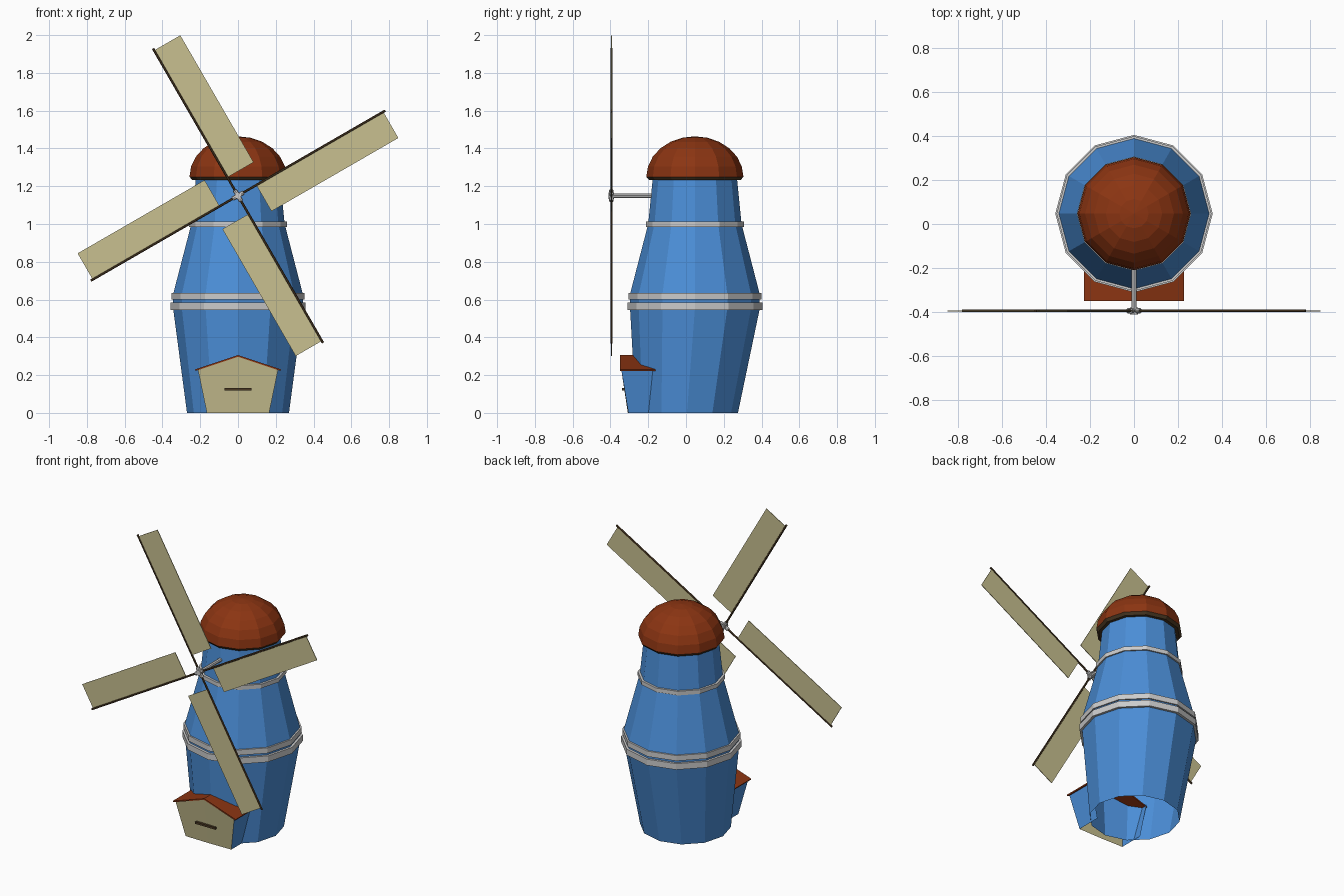
import bpy, math
from mathutils import Matrix, Vector

if "Cube" in bpy.data.objects:
    bpy.data.objects.remove(bpy.data.objects["Cube"])

CY = 0.047          # tower axis in y
HUB = Vector((0, -0.395, 1.15))


def material(name, rgb):
    m = bpy.data.materials.new(name)
    m.diffuse_color = (*rgb, 1)
    m.use_nodes = True
    m.node_tree.nodes["Principled BSDF"].inputs["Base Color"].default_value = m.diffuse_color
    return m


BLUE = material("blue_paint", (0.07, 0.27, 0.68))
RED = material("red_roof", (0.26, 0.035, 0.006))
DARK = material("dark_wood", (0.07, 0.04, 0.017))
CREAM = material("cream", (0.58, 0.53, 0.28))


def mesh(name, verts, faces, mat=None):
    me = bpy.data.meshes.new(name)
    me.from_pydata([tuple(v) for v in verts], [], faces)
    ob = bpy.data.objects.new(name, me)
    bpy.context.collection.objects.link(ob)
    if mat:
        me.materials.append(mat)
    return ob


def lathe(name, profile, mat=None, closed=False, n=12):
    """Twelve-sided rings from (radius, z, centre y) points."""
    verts = [(r * math.sin(2 * math.pi * i / n), cy - r * math.cos(2 * math.pi * i / n), z)
             for r, z, cy in profile for i in range(n)]
    k = len(profile)
    faces = []
    for j in range(k if closed else k - 1):
        a, b = j * n, ((j + 1) % k) * n
        for i in range(n):
            q = (i + 1) % n
            faces.append((a + i, a + q, b + q, b + i))
    return mesh(name, verts, faces, mat)


def rod(name, start, end, r, mat=None, sides=8):
    """Straight capped rod between two points."""
    d = Vector(end) - Vector(start)
    bpy.ops.mesh.primitive_cylinder_add(vertices=sides, radius=r, depth=d.length,
                                        location=(Vector(start) + Vector(end)) / 2)
    ob = bpy.context.object
    ob.name = name
    ob.rotation_euler = d.to_track_quat('Z', 'Y').to_euler()
    if mat:
        ob.data.materials.append(mat)
    return ob


# Tower body, open at the bottom; its foot sits a little further forward
lathe("tower", [(0.27, 0, 0.005), (0.343, 0.55, CY), (0.343, 0.63, CY),
                (0.247, 1.0, CY), (0.222, 1.25, CY)], BLUE)

# Metal bands around the tower
for name, r, z0, z1 in (("lower_band", 0.358, 0.545, 0.585),
                        ("middle_band", 0.352, 0.60, 0.635),
                        ("upper_band", 0.26, 0.985, 1.012)):
    lathe(name, [(r, z0, CY), (r, z1, CY), (r - 0.022, z1, CY), (r - 0.022, z0, CY)],
          closed=True)

# Domed cap and its dark eaves
dome = [(0.257 * math.cos(a), 1.25 + 0.214 * math.sin(a), CY)
        for a in [math.radians(15 * i) for i in range(6)]]
lathe("dome", dome + [(0.001, 1.464, CY)], RED)
lathe("dome_eaves", [(0.215, 1.233, CY), (0.243, 1.233, CY), (0.257, 1.25, CY)], DARK)

# Porch: leaning side walls running into the tower, and a pair of doors
for s, side in ((-1, "left"), (1, "right")):
    b, t = (s * 0.165, -0.305, 0), (s * 0.213, -0.343, 0.232)
    mesh(side + "_porch_wall", [b, t, (s * 0.213, -0.14, 0.232), (s * 0.165, -0.14, 0)],
         [(0, 1, 2, 3) if s < 0 else (3, 2, 1, 0)], BLUE)
    mesh(side + "_door", [(0, -0.308, 0), b, t, (0, -0.346, 0.297)],
         [(3, 2, 1, 0) if s < 0 else (0, 1, 2, 3)], CREAM)
    roof = mesh(side + "_porch_roof",
                [(0, -0.35, 0.306), (s * 0.227, -0.35, 0.23),
                 (s * 0.227, -0.15, 0.23), (0, -0.15, 0.306)],
                [(0, 1, 2, 3) if s > 0 else (3, 2, 1, 0)], RED)
    mod = roof.modifiers.new("thickness", 'SOLIDIFY')
    mod.thickness = 0.008
    mod.offset = -1

# Door bar
bpy.ops.mesh.primitive_cube_add(size=1, location=(0, -0.332, 0.125))
bar = bpy.context.object
bar.name = "door_bar"
bar.scale = (0.145, 0.016, 0.013)
bar.data.materials.append(DARK)

# Sail shaft and hub
rod("shaft", (0, -0.405, 1.15), (0, -0.15, 1.15), 0.012)
rod("hub", (0, -0.411, 1.15), (0, -0.38, 1.15), 0.018)

# Four arms, each with a sleeve at the hub, a spar and a cloth sail
for k in range(4):
    a = math.radians(30 + 90 * k)
    rot = Matrix.Translation(HUB) @ Matrix.Rotation(-a, 4, 'Y')
    p = lambda u, v, y=0: rot @ Vector((u, y, v))
    rod("sleeve_%d" % (k + 1), p(0, 0), p(0.033, 0), 0.012)
    rod("spar_%d" % (k + 1), p(0.02, 0), p(0.9, 0), 0.0065, DARK, 6)
    sail = mesh("sail_%d" % (k + 1),
                [p(0.112, 0), p(0.888, 0), p(0.888, -0.16), p(0.112, -0.16)],
                [(3, 2, 1, 0)], CREAM)
    mod = sail.modifiers.new("thickness", 'SOLIDIFY')
    mod.thickness = 0.004
    mod.offset = 0
